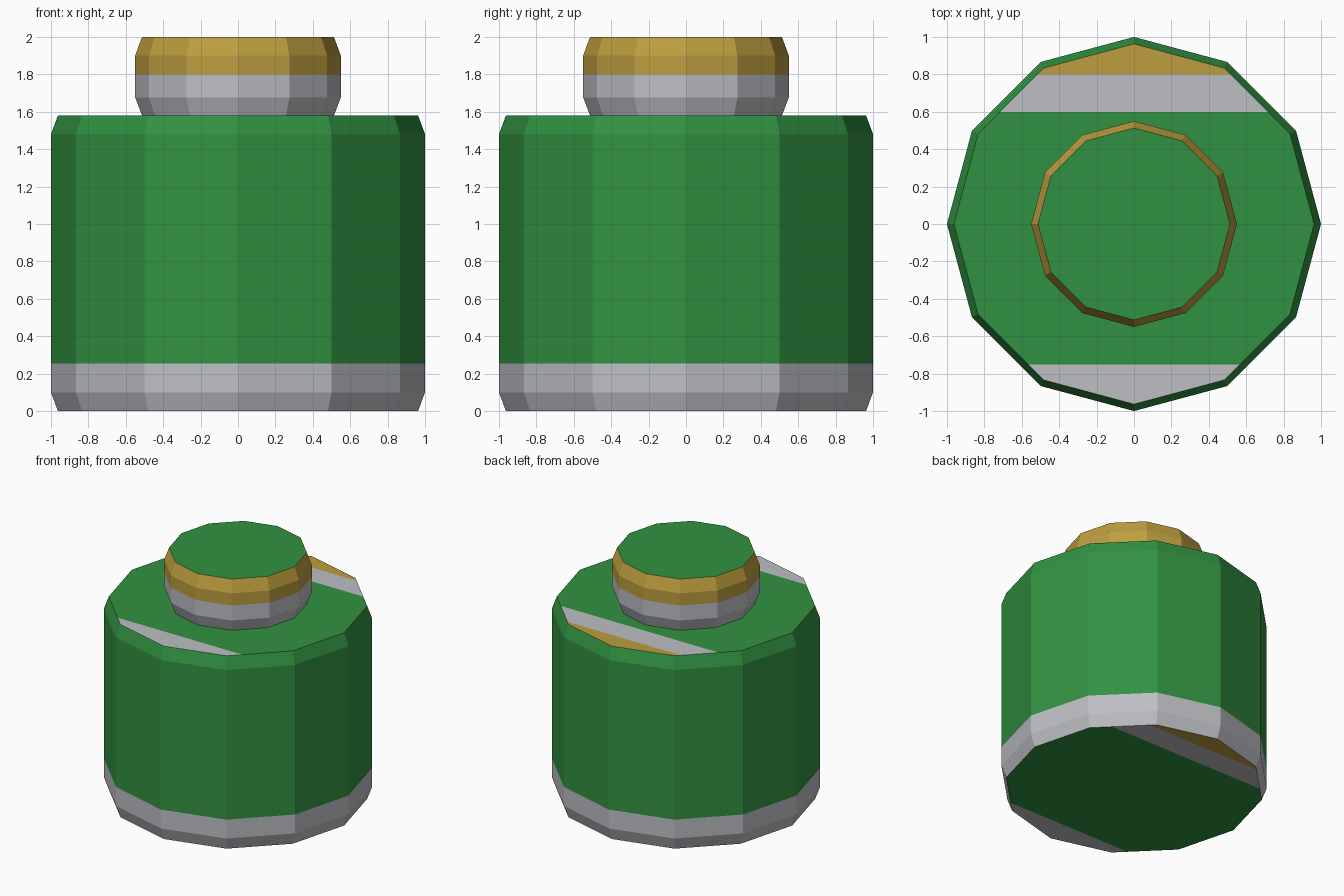
import bpy
import bmesh
import math

if "Cube" in bpy.data.objects:
    bpy.data.objects.remove(bpy.data.objects["Cube"])

SIDES = 12


def material(name, rgb):
    m = bpy.data.materials.new(name)
    m.diffuse_color = (*rgb, 1.0)
    m.use_nodes = True
    m.node_tree.nodes["Principled BSDF"].inputs["Base Color"].default_value = m.diffuse_color
    return m


GREEN, GREY, GOLD = 0, 1, 2
MATERIALS = [
    material("green", (0.031, 0.285, 0.053)),
    material("light grey", (0.51, 0.52, 0.55)),
    material("gold", (0.51, 0.34, 0.050)),
]


def cut(bm, faces, co, normal):
    geom = set(faces)
    for f in faces:
        geom.update(f.edges)
        geom.update(f.verts)
    bmesh.ops.bisect_plane(bm, geom=list(geom), dist=1e-5,
                           plane_co=co, plane_no=normal)


def is_cap(f):
    return abs(f.normal.z) > 0.99


def turned_part(name, profile, band_z, side_colour, cap_cuts, cap_colour):
    """Closed 12-sided turned solid, cut along its colour borders."""
    bm = bmesh.new()
    rings = []
    for r, z in profile:
        rings.append([bm.verts.new((r * math.cos(math.tau * i / SIDES),
                                    r * math.sin(math.tau * i / SIDES), z))
                      for i in range(SIDES)])
    for lo, hi in zip(rings, rings[1:]):
        for i in range(SIDES):
            j = (i + 1) % SIDES
            bm.faces.new((lo[i], lo[j], hi[j], hi[i]))
    bm.faces.new(rings[0][::-1])
    bm.faces.new(rings[-1])
    bm.normal_update()

    cut(bm, bm.faces[:], (0, 0, band_z), (0, 0, 1))
    for y in cap_cuts:
        bm.normal_update()
        cut(bm, [f for f in bm.faces if is_cap(f)], (0, y, 0), (0, 1, 0))

    bm.normal_update()
    for f in bm.faces:
        c = f.calc_center_median()
        f.material_index = cap_colour(c.y) if is_cap(f) else side_colour(c.z)
        f.smooth = False

    mesh = bpy.data.meshes.new(name)
    bm.to_mesh(mesh)
    bm.free()
    for m in MATERIALS:
        mesh.materials.append(m)
    obj = bpy.data.objects.new(name, mesh)
    bpy.context.collection.objects.link(obj)
    return obj


# Body: green with a grey foot band, striped across both end caps
def body_cap(y):
    if y > 0.8:
        return GOLD
    return GREY if y > 0.6 or y < -0.75 else GREEN


turned_part("jar_body",
            [(0.963, 0), (1, 0.1), (1, 1.48), (0.963, 1.58)],
            0.255, lambda z: GREY if z < 0.255 else GREEN,
            (0.8, 0.6, -0.75), body_cap)

# Lid: grey below, gold above, green top; base sunk slightly into the body
turned_part("jar_lid",
            [(0.511, 1.575), (0.55, 1.677), (0.55, 1.9), (0.513, 2.0)],
            1.8, lambda z: GREY if z < 1.8 else GOLD,
            (), lambda y: GREEN)
